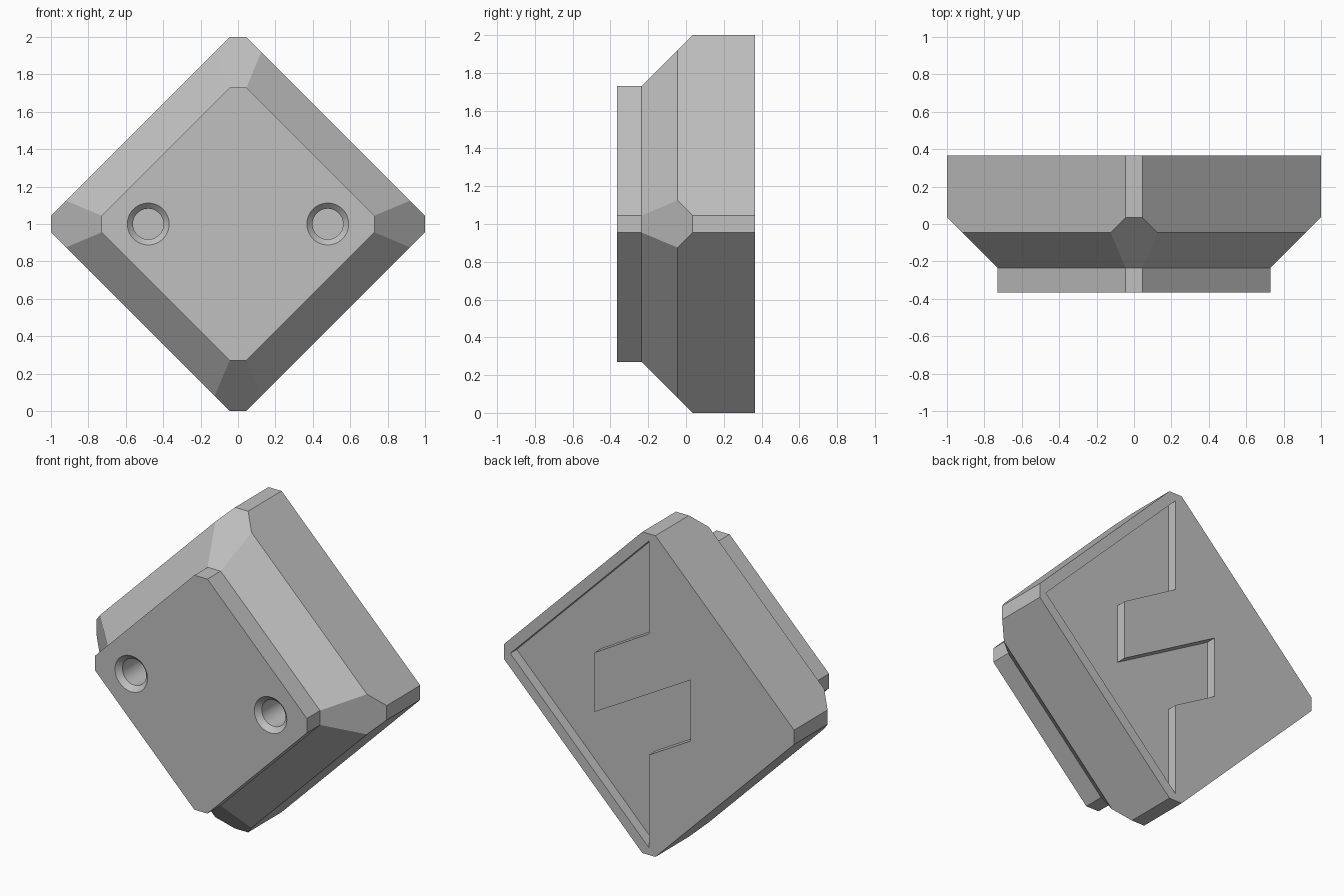
import bpy, bmesh, math

if "Cube" in bpy.data.objects:
    bpy.data.objects.remove(bpy.data.objects["Cube"], do_unlink=True)

grey = bpy.data.materials.new("mid_grey")
grey.use_nodes = True
grey.diffuse_color = (0.53, 0.53, 0.53, 1)
bsdf = next(n for n in grey.node_tree.nodes if n.type == "BSDF_PRINCIPLED")
bsdf.inputs["Base Color"].default_value = (0.53, 0.53, 0.53, 1)

BACK, FRONT, SHOULDER = 0.365, -0.365, -0.235
MID = 1.0          # height of the centre
FLAT = 0.045       # half width of the cut corners


def make_object(name, bm):
    bmesh.ops.recalc_face_normals(bm, faces=bm.faces)
    mesh = bpy.data.meshes.new(name)
    bm.to_mesh(mesh)
    bm.free()
    mesh.materials.append(grey)
    obj = bpy.data.objects.new(name, mesh)
    bpy.context.collection.objects.link(obj)
    return obj


def loft(name, rings):
    """Closed solid through rings of equal point count."""
    bm = bmesh.new()
    loops = [[bm.verts.new(p) for p in ring] for ring in rings]
    n = len(loops[0])
    for a, b in zip(loops, loops[1:]):
        for i in range(n):
            j = (i + 1) % n
            bm.faces.new((a[i], a[j], b[j], b[i]))
    bm.faces.new(loops[0])
    bm.faces.new(loops[-1])
    return make_object(name, bm)


def cut(target, cutter):
    cutter.hide_render = True
    mod = target.modifiers.new("cut", "BOOLEAN")
    mod.operation = "DIFFERENCE"
    mod.solver = "EXACT"
    mod.object = cutter
    bpy.context.view_layer.objects.active = target
    bpy.ops.object.modifier_apply(modifier=mod.name)
    bpy.data.objects.remove(cutter, do_unlink=True)


# Diamond block: hull of the chamfer corners, repeated on the four points
bm = bmesh.new()
corner = [(1.0, FLAT, BACK), (1.0, FLAT, 0.035),
          (0.92, 0.125, -0.045), (0.73, FLAT, SHOULDER)]
for reach, half, y in corner:
    for s in (-1, 1):
        for t in (-1, 1):
            bm.verts.new((s * reach, y, MID + t * half))
            bm.verts.new((t * half, y, MID + s * reach))
bmesh.ops.convex_hull(bm, input=bm.verts)
bmesh.ops.dissolve_limit(bm, angle_limit=math.radians(2),
                         verts=bm.verts, edges=bm.edges)
bmesh.ops.recalc_face_normals(bm, faces=bm.faces)

# Raised front plate
front = [f for f in bm.faces if f.normal.y < -0.99]
raised = bmesh.ops.extrude_discrete_faces(bm, faces=front)["faces"]
verts = {v for f in raised for v in f.verts}
bmesh.ops.translate(bm, verts=list(verts), vec=(0, FRONT - SHOULDER, 0))
block = make_object("diamond_block", bm)

# Countersunk round holes in the front
profile = [(-0.385, 0.132), (-0.335, 0.082), (0.0, 0.082)]
SIDES = 48
for side in (-1, 1):
    rings = []
    for y, r in profile:
        angles = [2 * math.pi * i / SIDES for i in range(SIDES)]
        rings.append([(side * 0.48 + r * math.cos(a), y, MID + r * math.sin(a))
                      for a in angles])
    cut(block, loft("hole_cutter", rings))

# Shallow back recess with a zigzag inner edge
outline = [(0.955, 0), (0, 0.955), (0, 0.377), (0.375, 0.16), (0.375, -0.21),
           (-0.288, 0.167), (-0.288, -0.213), (0, -0.377), (0, -0.955)]
rings = [[(x, y, MID + z) for x, z in outline] for y in (BACK - 0.064, BACK + 0.1)]
cut(block, loft("recess_cutter", rings))

# Smooth hole walls, sharp edges elsewhere
bpy.ops.object.select_all(action="DESELECT")
block.select_set(True)
bpy.context.view_layer.objects.active = block
bpy.ops.object.shade_smooth_by_angle(angle=math.radians(25))
